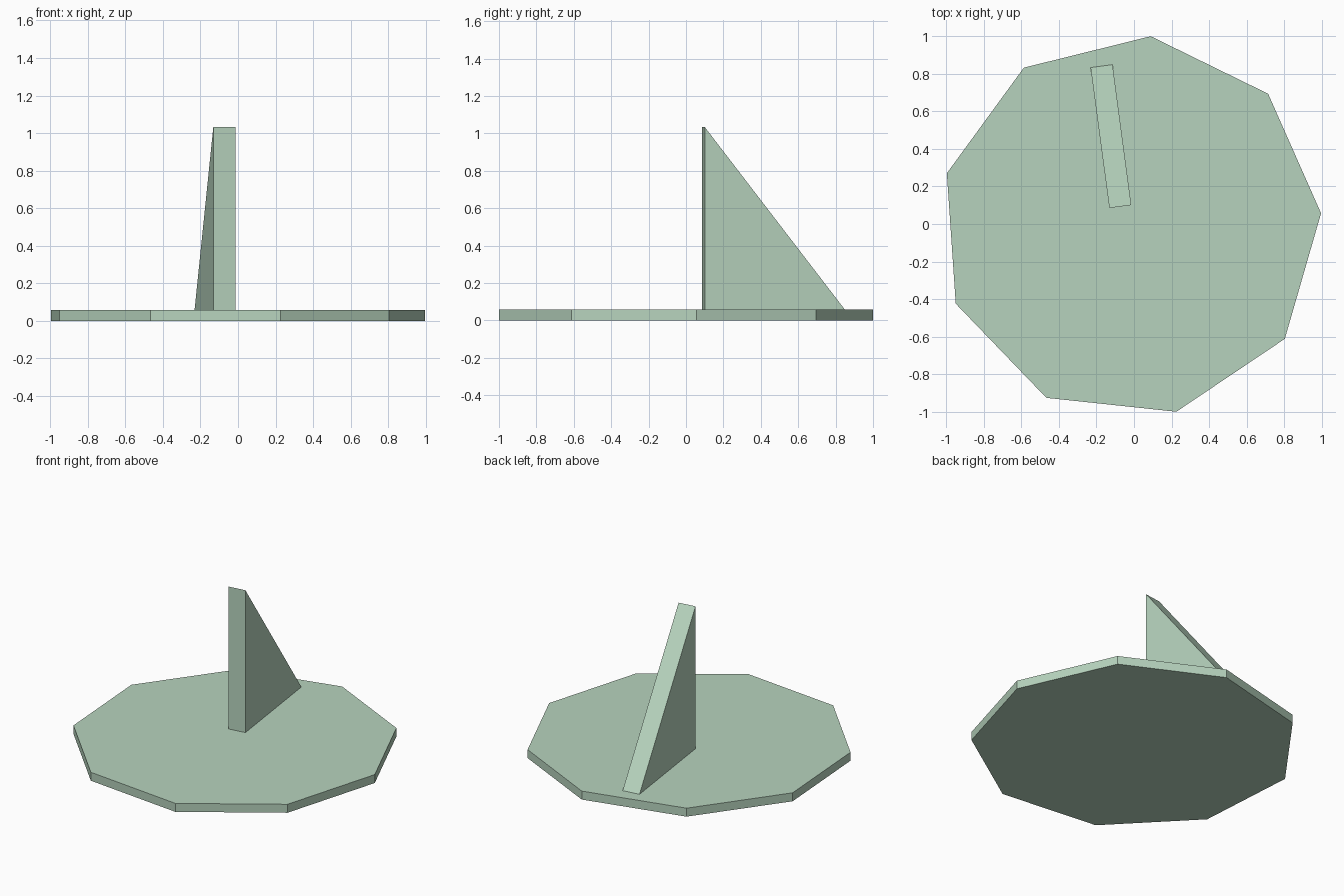
import bpy, bmesh
from math import radians
from mathutils import Matrix, Vector

if "Cube" in bpy.data.objects:
    bpy.data.objects.remove(bpy.data.objects["Cube"])

stone = bpy.data.materials.new("pale_green")
stone.diffuse_color = (0.47, 0.65, 0.51, 1)
stone.use_nodes = True
stone.node_tree.nodes["Principled BSDF"].inputs["Base Color"].default_value = stone.diffuse_color
THICK = 0.058


def extrude_profile(name, points, offset, matrix):
    """Extrude a closed outline along offset into a solid."""
    bm = bmesh.new()
    face = bm.faces.new([bm.verts.new(p) for p in points])
    ext = bmesh.ops.extrude_face_region(bm, geom=[face], use_keep_orig=True)
    moved = [g for g in ext["geom"] if isinstance(g, bmesh.types.BMVert)]
    bmesh.ops.translate(bm, verts=moved, vec=offset)
    bmesh.ops.recalc_face_normals(bm, faces=bm.faces)
    mesh = bpy.data.meshes.new(name)
    bm.to_mesh(mesh)
    bm.free()
    mesh.materials.append(stone)
    obj = bpy.data.objects.new(name, mesh)
    obj.matrix_world = matrix
    bpy.context.collection.objects.link(obj)
    return obj


# Nine-sided dial plate
rim = [Matrix.Rotation(radians(3.9 + 40 * i), 3, 'Z') @ Vector((1.018, 0, 0))
       for i in range(9)]
extrude_profile("dial_plate", rim, (0, 0, THICK),
                Matrix.Translation((-0.019, -0.012, 0)))

# Triangular shadow fin, upright at the middle and sloping to the rim
fin = [(-0.059, 0, 0), (-0.059, 0.755, 0), (-0.059, 0, 1.033 - THICK)]
extrude_profile("shadow_fin", fin, (0.118, 0, 0),
                Matrix.Translation((-0.073, 0.093, THICK))
                @ Matrix.Rotation(radians(7.6), 4, 'Z'))
